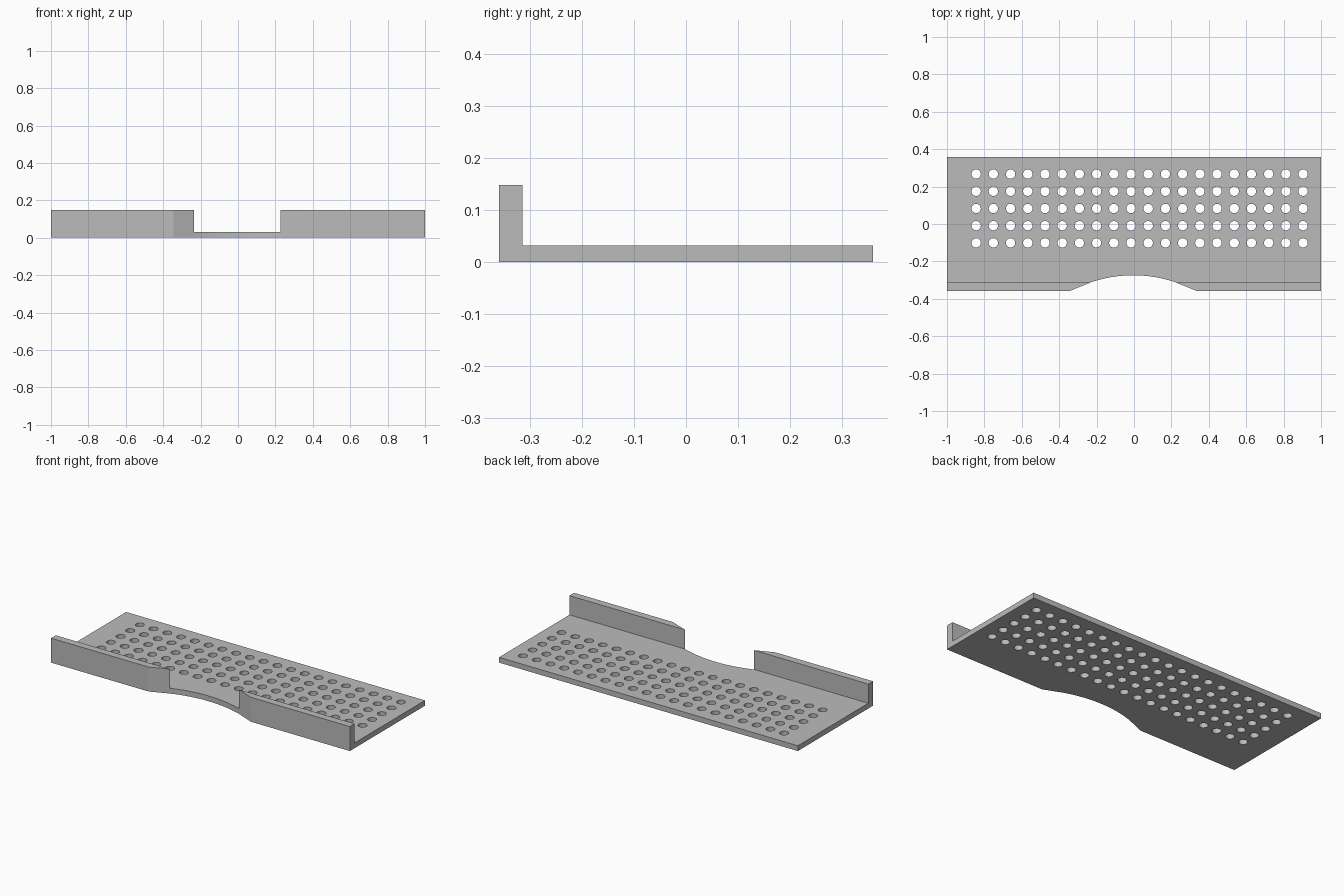
import bpy, bmesh, math

cube = bpy.data.objects.get("Cube")
if cube:
    bpy.data.objects.remove(cube, do_unlink=True)

# Overall sizes
HALF_X, HALF_Y = 1.0, 0.359
PLATE_TOP, WALL_TOP = 0.032, 0.148
WALL_BACK = -0.314
SCOOP_X = -0.004                   # middle of the scooped front edge
SCOOP_HALF, MOUTH_HALF = 0.23, 0.342
SCOOP_Y, SCOOP_R = -0.274, 0.70
HOLE_R, PITCH = 0.025, 0.092

grey = bpy.data.materials.new("plain grey")
grey.use_nodes = True
colour = (0.5, 0.5, 0.5, 1)
grey.diffuse_color = colour
grey.node_tree.nodes["Principled BSDF"].inputs["Base Color"].default_value = colour


def extruded(name, loops, z0, z1):
    """Fill flat outlines (inner loops become holes) and extrude from z0 to z1."""
    curve = bpy.data.curves.new(name + " outline", "CURVE")
    curve.dimensions = "2D"
    curve.fill_mode = "BOTH"
    curve.extrude = (z1 - z0) / 2
    for loop in loops:
        spline = curve.splines.new("POLY")
        spline.points.add(len(loop) - 1)
        for point, (x, y) in zip(spline.points, loop):
            point.co = (x, y, 0, 1)
        spline.use_cyclic_u = True
    temp = bpy.data.objects.new(name + " outline", curve)
    bpy.context.collection.objects.link(temp)
    bpy.context.view_layer.update()
    deps = bpy.context.evaluated_depsgraph_get()
    mesh = bpy.data.meshes.new_from_object(temp.evaluated_get(deps))
    bpy.data.objects.remove(temp, do_unlink=True)
    bpy.data.curves.remove(curve)

    bm = bmesh.new()
    bm.from_mesh(mesh)
    bmesh.ops.remove_doubles(bm, verts=bm.verts, dist=0.0001)
    bmesh.ops.translate(bm, verts=bm.verts, vec=(0, 0, (z0 + z1) / 2))
    bmesh.ops.recalc_face_normals(bm, faces=bm.faces)
    for face in bm.faces:
        face.smooth = False
    bm.to_mesh(mesh)
    bm.free()
    mesh.name = name
    mesh.materials.clear()
    mesh.materials.append(grey)
    obj = bpy.data.objects.new(name, mesh)
    bpy.context.collection.objects.link(obj)
    return obj


def circle(cx, cy, r, n=24):
    return [(cx + r * math.cos(math.tau * i / n), cy + r * math.sin(math.tau * i / n))
            for i in range(n)]


# Shelf plate: scooped front edge and a grid of round drain holes
sweep = math.asin(SCOOP_HALF / SCOOP_R)
steps = 12
scoop = []
for i in range(steps + 1):
    a = sweep * (2 * i / steps - 1)
    scoop.append((SCOOP_X + SCOOP_R * math.sin(a), SCOOP_Y - SCOOP_R * (1 - math.cos(a))))
outline = [(-HALF_X, -HALF_Y), (SCOOP_X - MOUTH_HALF, -HALF_Y), *scoop,
           (SCOOP_X + MOUTH_HALF, -HALF_Y), (HALF_X, -HALF_Y),
           (HALF_X, HALF_Y), (-HALF_X, HALF_Y)]
holes = [circle(-0.844 + PITCH * col, -0.101 + PITCH * row, HOLE_R)
         for col in range(20) for row in range(5)]
extruded("perforated_plate", [outline] + holes, 0, PLATE_TOP)

# Raised front lip, one piece on each side of the scoop
for side, name in ((-1, "right_front_lip"), (1, "left_front_lip")):
    lip = [(side * HALF_X, -HALF_Y), (SCOOP_X + side * MOUTH_HALF, -HALF_Y),
           (SCOOP_X + side * SCOOP_HALF, WALL_BACK), (side * HALF_X, WALL_BACK)]
    extruded(name, [lip], PLATE_TOP, WALL_TOP)
